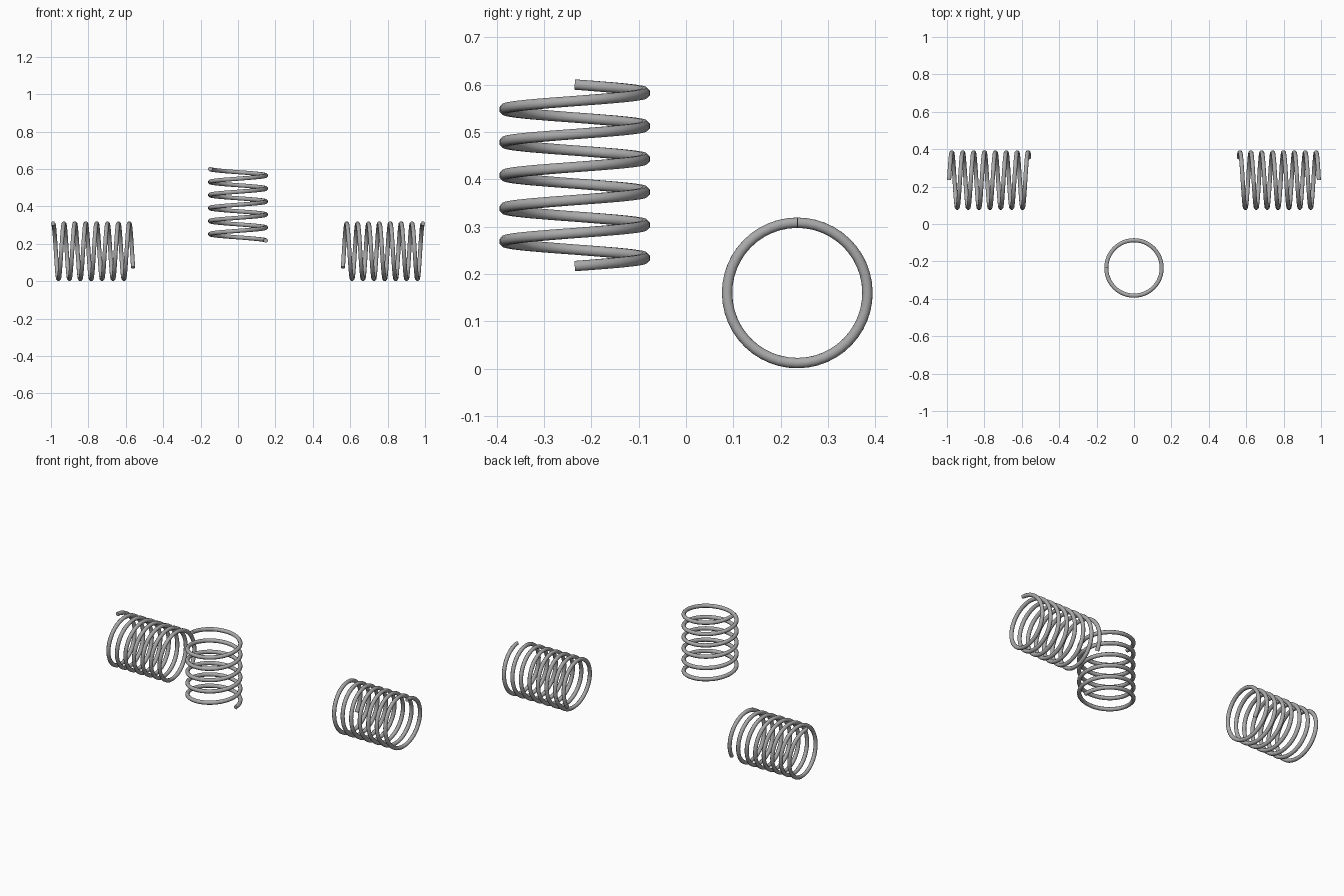
import bpy, bmesh
from math import cos, sin, pi, tau
from mathutils import Vector

cube = bpy.data.objects.get("Cube")
if cube:
    bpy.data.objects.remove(cube, do_unlink=True)

steel = bpy.data.materials.new("steel grey")
steel.use_nodes = True
GREY = (0.4, 0.4, 0.4, 1)
steel.diffuse_color = GREY
steel.node_tree.nodes["Principled BSDF"].inputs["Base Color"].default_value = GREY

COIL_R, WIRE_R = 0.1482, 0.0118
STEPS, SIDES = 48, 8


def coil(name, start, axis, u, v, pitch, turns):
    """Sweep a round wire along a helix: starts on side u and turns towards v."""
    start, axis, u, v = map(Vector, (start, axis, u, v))
    bm = bmesh.new()
    count = round(turns * STEPS)
    rings = []
    for i in range(count + 1):
        t = turns * i / count
        a = tau * t
        radial = u * cos(a) + v * sin(a)
        tangent = ((v * cos(a) - u * sin(a)) * tau * COIL_R + axis * pitch).normalized()
        side = tangent.cross(radial)
        centre = start + axis * pitch * t + radial * COIL_R
        ring = []
        for k in range(SIDES):
            b = tau * (k + 0.5) / SIDES
            ring.append(bm.verts.new(centre + (radial * cos(b) + side * sin(b)) * WIRE_R))
        rings.append(ring)
    # wire surface
    for r0, r1 in zip(rings, rings[1:]):
        for k in range(SIDES):
            n = (k + 1) % SIDES
            bm.faces.new((r0[k], r0[n], r1[n], r1[k])).smooth = True
    # flat cut ends with sharp rims
    for ring in (rings[0], rings[-1]):
        cap = bm.faces.new(ring)
        for e in cap.edges:
            e.smooth = False
    bmesh.ops.recalc_face_normals(bm, faces=bm.faces)
    mesh = bpy.data.meshes.new(name)
    bm.to_mesh(mesh)
    bm.free()
    mesh.materials.append(steel)
    bpy.context.collection.objects.link(bpy.data.objects.new(name, mesh))


# upright spring at the front
coil("upright_spring", (0, -0.235, 0.6), (0, 0, -1), (-1, 0, 0), (0, 1, 0), 0.0697, 5.5)

# lying springs at the back, mirrored left and right
for name, s in (("left_spring", 1), ("right_spring", -1)):
    coil(name, (s * 0.9885, 0.235, 0.16), (-s, 0, 0), (0, 0, 1), (0, 1, 0), 0.0582, 7.35)
